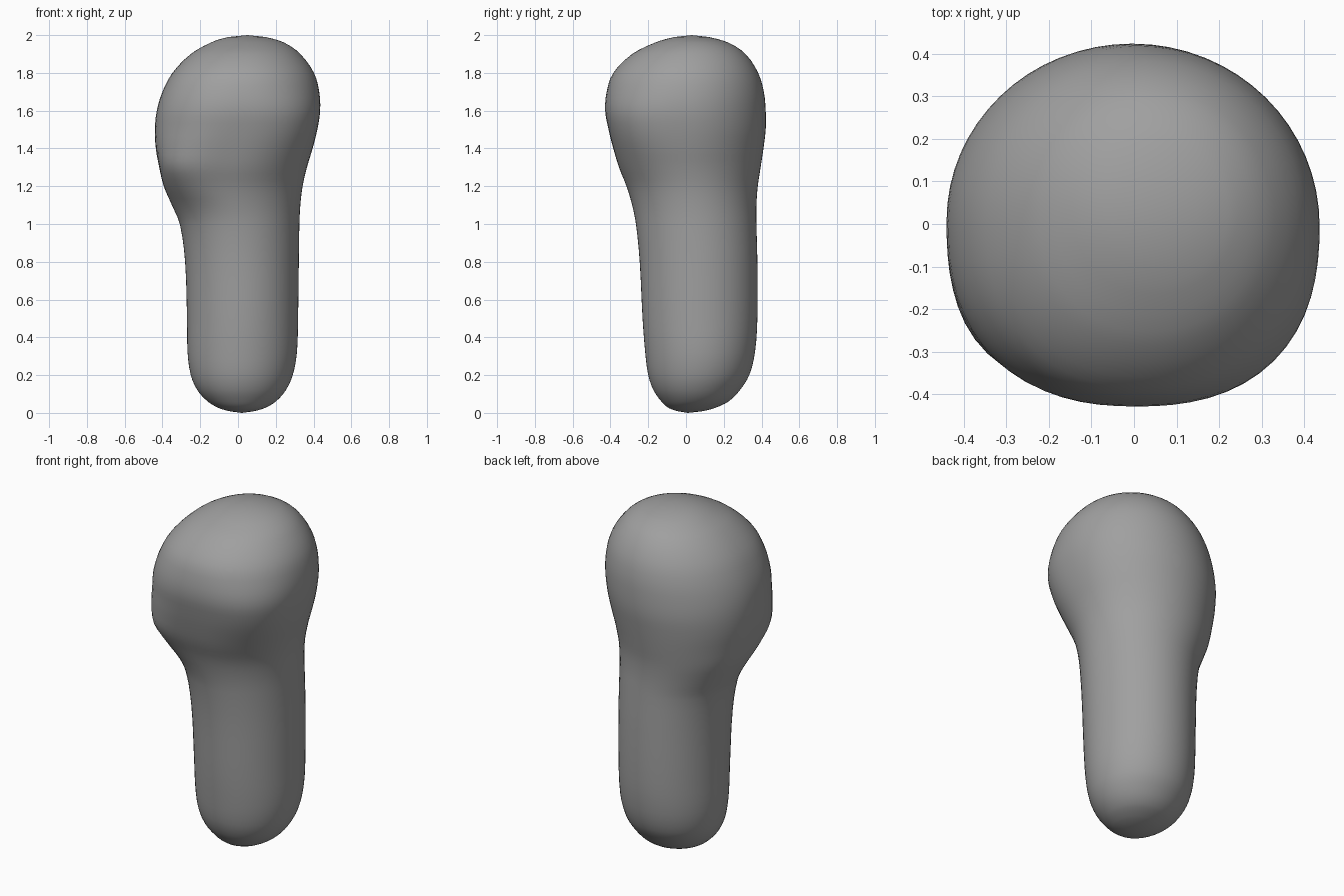
import bpy, bmesh, math

if "Cube" in bpy.data.objects:
    bpy.data.objects.remove(bpy.data.objects["Cube"])

# Profile rows: z, left x, right x, front y, back y, squareness of front-left corner
ROWS = [
    (0.00, 0.02, 0.02, 0.01, 0.01, 2.0),
    (0.008, -0.04, 0.08, -0.04, 0.08, 2.0),
    (0.025, -0.10, 0.14, -0.09, 0.15, 2.0),
    (0.06, -0.16, 0.20, -0.13, 0.225, 2.0),
    (0.12, -0.215, 0.253, -0.172, 0.285, 2.0),
    (0.20, -0.25, 0.29, -0.20, 0.335, 2.0),
    (0.32, -0.267, 0.312, -0.216, 0.365, 2.0),
    (0.50, -0.27, 0.318, -0.23, 0.378, 2.0),
    (0.80, -0.28, 0.322, -0.245, 0.378, 2.0),
    (1.00, -0.308, 0.325, -0.265, 0.373, 2.0),
    (1.10, -0.35, 0.33, -0.285, 0.373, 2.1),
    (1.20, -0.393, 0.342, -0.315, 0.38, 2.7),
    (1.30, -0.417, 0.365, -0.355, 0.395, 3.4),
    (1.40, -0.435, 0.395, -0.385, 0.41, 2.9),
    (1.50, -0.44, 0.42, -0.41, 0.422, 2.5),
    (1.60, -0.43, 0.435, -0.428, 0.422, 2.35),
    (1.70, -0.40, 0.43, -0.42, 0.412, 2.3),
    (1.80, -0.347, 0.402, -0.385, 0.382, 2.25),
    (1.90, -0.25, 0.33, -0.285, 0.315, 2.2),
    (1.96, -0.145, 0.245, -0.165, 0.225, 2.1),
    (1.99, -0.05, 0.145, -0.06, 0.12, 2.0),
    (2.00, 0.05, 0.05, 0.03, 0.03, 2.0),
]
SIDES, STEPS = 64, 3


def spline(a, b, c, d, t):
    """Smooth blend between rows b and c, using z spacing for the slopes."""
    z0, z1, z2, z3 = a[0], b[0], c[0], d[0]
    h = z2 - z1
    out = [z1 + h * t]
    for p0, p1, p2, p3 in list(zip(a, b, c, d))[1:]:
        m1 = (p2 - p0) / (z2 - z0)
        m2 = (p3 - p1) / (z3 - z1)
        out.append((2*t**3 - 3*t*t + 1) * p1 + (t**3 - 2*t*t + t) * h * m1
                   + (3*t*t - 2*t**3) * p2 + (t**3 - t*t) * h * m2)
    return out


def section(z, xl, xr, yf, yb, corner):
    """Rounded cross-section, squarer towards the front of the head."""
    cx, cy, a, b = (xl + xr) / 2, (yf + yb) / 2, (xr - xl) / 2, (yb - yf) / 2
    right = 2 + 0.5 * math.exp(-((z - 1.52) / 0.2) ** 2)
    pts = []
    for i in range(SIDES):
        ang = 2 * math.pi * i / SIDES
        c, s = math.cos(ang), math.sin(ang)
        n = 2.0 if s >= 0 else (corner if c < 0 else right)
        r = (abs(c) ** n + abs(s) ** n) ** (-1 / n)
        pts.append((cx + a * r * c, cy + b * r * s, z))
    return pts


# Refined rows; the end segments stay straight
levels = []
for i in range(1, len(ROWS) - 2):
    for k in range(STEPS):
        levels.append(spline(ROWS[i-1], ROWS[i], ROWS[i+1], ROWS[i+2], k / STEPS))
levels.append(ROWS[-2])

# Club body: skinned rings with closed tips
bm = bmesh.new()
rings = [[bm.verts.new(p) for p in section(*lv)] for lv in levels]
for low, high in zip(rings, rings[1:]):
    for i in range(SIDES):
        j = (i + 1) % SIDES
        bm.faces.new((low[i], low[j], high[j], high[i]))
for ring, row, flip in ((rings[0], ROWS[0], True), (rings[-1], ROWS[-1], False)):
    tip = bm.verts.new((row[1], row[3], row[0]))
    for i in range(SIDES):
        j = (i + 1) % SIDES
        bm.faces.new((ring[j], ring[i], tip) if flip else (ring[i], ring[j], tip))
for f in bm.faces:
    f.smooth = True
mesh = bpy.data.meshes.new("club_body")
bm.to_mesh(mesh)
bm.free()
body = bpy.data.objects.new("club_body", mesh)
bpy.context.collection.objects.link(body)

# Dark grey surface
grey = bpy.data.materials.new("dark_grey")
grey.diffuse_color = (0.35, 0.35, 0.35, 1)
grey.use_nodes = True
grey.node_tree.nodes["Principled BSDF"].inputs["Base Color"].default_value = grey.diffuse_color
mesh.materials.append(grey)
